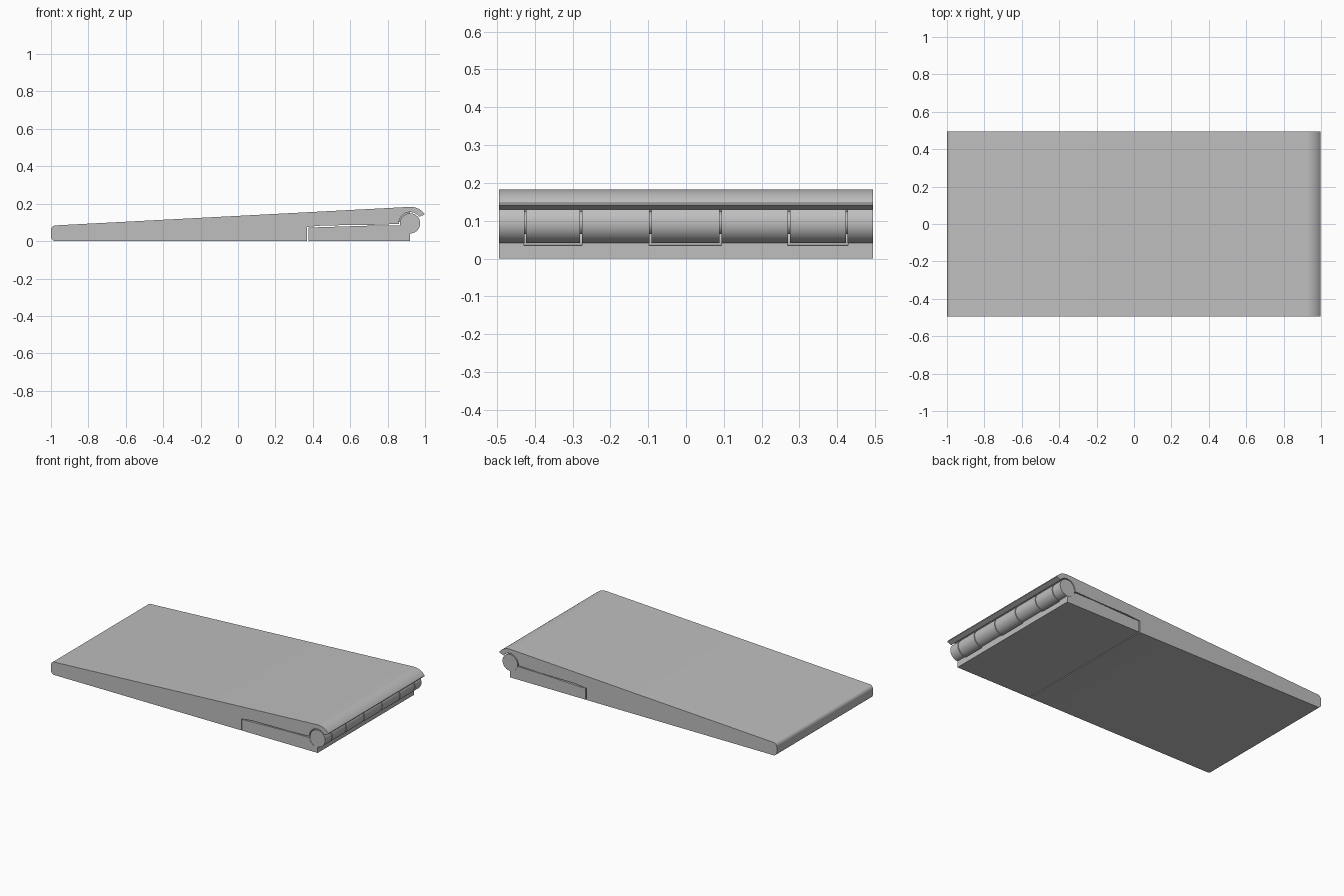
import bpy, bmesh
from math import cos, sin, radians

if "Cube" in bpy.data.objects:
    bpy.data.objects.remove(bpy.data.objects["Cube"], do_unlink=True)

grey = bpy.data.materials.new("plain grey")
grey.use_nodes = True
colour = (0.52, 0.52, 0.52, 1)
grey.diffuse_color = colour
grey.node_tree.nodes["Principled BSDF"].inputs["Base Color"].default_value = colour

HALF = 0.495            # half width along y
AX, AZ = 0.92, 0.095    # hinge axis
R, CLEAR = 0.054, 0.06  # knuckle radius, socket radius


def arc(cx, cz, r, a0, a1, n):
    """Points on an arc in the x-z plane, angles in degrees."""
    return [(cx + r * cos(radians(a0 + (a1 - a0) * i / n)),
             cz + r * sin(radians(a0 + (a1 - a0) * i / n))) for i in range(n + 1)]


def prism(name, profile, y0, y1):
    """Extrude an x-z outline from y0 to y1."""
    bm = bmesh.new()
    face = bm.faces.new([bm.verts.new((x, y0, z)) for x, z in profile])
    new = bmesh.ops.extrude_face_region(bm, geom=[face])["geom"]
    bmesh.ops.translate(bm, vec=(0, y1 - y0, 0),
                        verts=[v for v in new if isinstance(v, bmesh.types.BMVert)])
    bmesh.ops.recalc_face_normals(bm, faces=bm.faces)
    mesh = bpy.data.meshes.new(name)
    bm.to_mesh(mesh)
    bm.free()
    mesh.materials.append(grey)
    obj = bpy.data.objects.new(name, mesh)
    bpy.context.collection.objects.link(obj)
    bpy.ops.object.select_all(action="DESELECT")
    obj.select_set(True)
    bpy.context.view_layer.objects.active = obj
    bpy.ops.object.shade_smooth_by_angle(angle=radians(35))
    return obj


# Wedge body with rounded nose, stepped underside and curled lip
body = (arc(-0.975, 0.025, 0.025, 180, 270, 6)
        + [(0.37, 0), (0.37, 0.076), (0.46, 0.084), (0.70, 0.0865), (0.86, 0.092)]
        + arc(AX, AZ, CLEAR, 178, 36, 20)
        + [(0.997, 0.142)]
        + arc(0.922, 0.088, 0.095, 38, 92, 10)
        + arc(-0.975, 0.059, 0.025, 93, 180, 6))
prism("wedge_body", body, -HALF, HALF)

# Hinged lower flap with a socket scooped for the knuckles
flap = ([(0.376, 0), (AX, 0), (AX, AZ - CLEAR)]
        + arc(AX, AZ, CLEAR, 268, 190, 12)
        + [(0.70, 0.0825), (0.376, 0.0725)])
prism("lower_flap", flap, -HALF, HALF)

# Alternating knuckles, each webbed to the flap or to the body
edges = [-HALF, -0.425, -0.278, -0.094, 0.091, 0.272, 0.425, HALF]
flap_web = [(0.85, 0.03), (AX, 0.03), (AX, AZ), (0.85, 0.08)]
body_web = [(0.85, 0.11), (0.875, 0.095), (AX, AZ), (AX, 0.165), (0.85, 0.165)]
for i, (a, b) in enumerate(zip(edges, edges[1:])):
    y0 = a if i == 0 else a + 0.0025
    y1 = b if i == len(edges) - 2 else b - 0.0025
    prism(f"knuckle_{i + 1}", arc(AX, AZ, R, 0, 352.5, 47), y0, y1)
    side, web = ("flap", flap_web) if i % 2 == 0 else ("body", body_web)
    prism(f"{side}_web_{i + 1}", web, y0 + 0.001, y1 - 0.001)

# Pin through the knuckles
prism("hinge_pin", arc(AX, AZ, 0.03, 0, 345, 23), -HALF + 0.002, HALF - 0.002)
